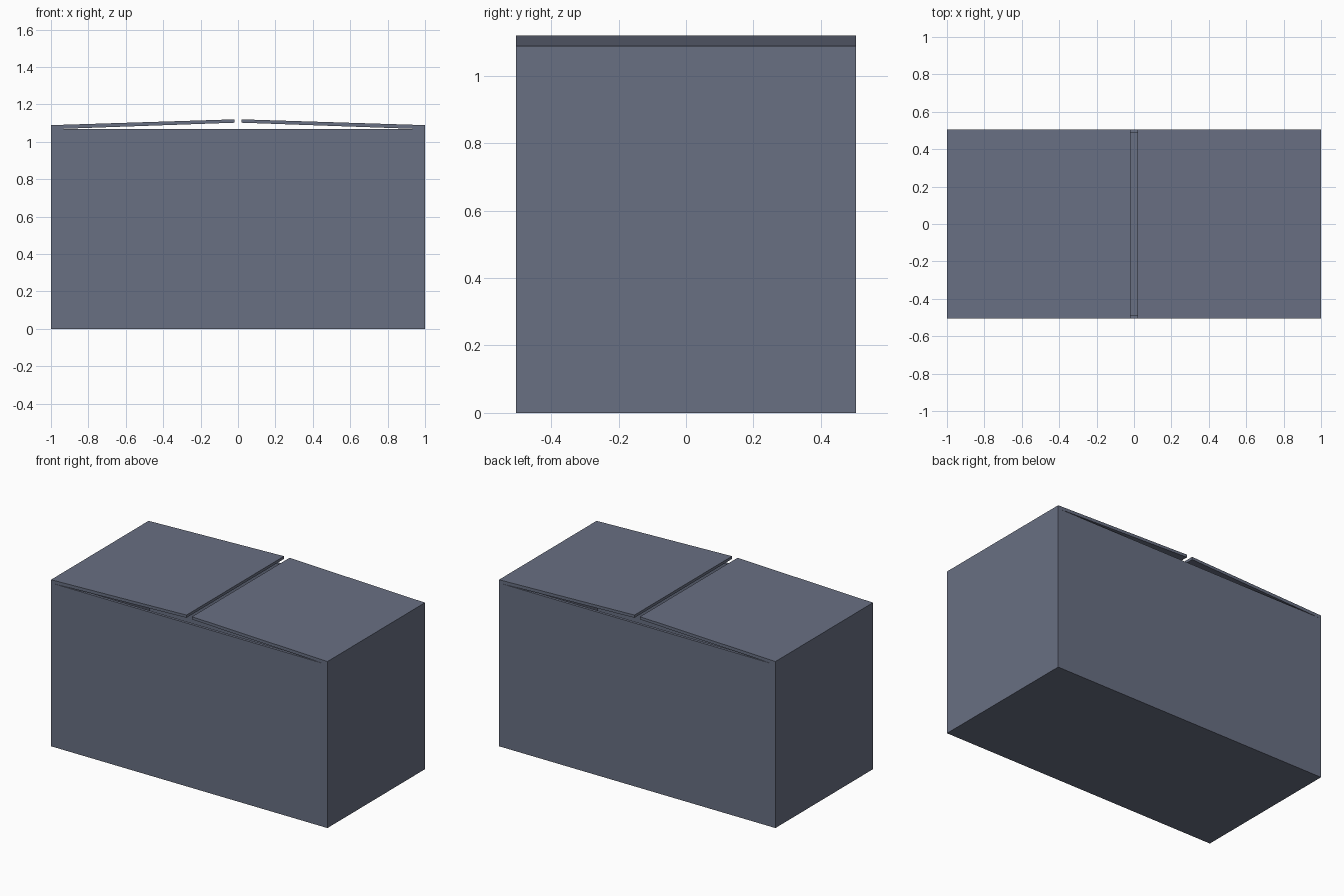
import bpy, bmesh
from mathutils import Vector

if "Cube" in bpy.data.objects:
    bpy.data.objects.remove(bpy.data.objects["Cube"])

HX, HY, T = 1.0, 0.504, 0.018      # half length, half depth, board thickness
RIM, HINGE, PEAK, GAP = 1.068, 1.089, 1.12, 0.02

# Slate blue-grey board
slate = bpy.data.materials.new("slate_board")
slate.diffuse_color = (0.14, 0.16, 0.225, 1)
slate.use_nodes = True
slate.node_tree.nodes["Principled BSDF"].inputs["Base Color"].default_value = slate.diffuse_color


def add_object(name, bm):
    bmesh.ops.recalc_face_normals(bm, faces=bm.faces)
    mesh = bpy.data.meshes.new(name)
    bm.to_mesh(mesh)
    bm.free()
    mesh.materials.append(slate)
    obj = bpy.data.objects.new(name, mesh)
    bpy.context.collection.objects.link(obj)
    return obj


# Open box: cube with its top inset to a rim and pushed down to the floor
bm = bmesh.new()
bmesh.ops.create_cube(bm, size=1)
for v in bm.verts:
    v.co = Vector((v.co.x * 2 * HX, v.co.y * 2 * HY, (v.co.z + 0.5) * RIM))
top = max(bm.faces, key=lambda f: f.calc_center_median().z)
bmesh.ops.inset_region(bm, faces=[top], thickness=T, use_even_offset=True)
inner = bmesh.ops.extrude_discrete_faces(bm, faces=[top])["faces"][0]
for v in inner.verts:
    v.co.z = T
add_object("box_body", bm)


# Lid flaps: slightly raised boards hinged on the end walls
def flap(name, side):
    profile = [(HX, RIM), (HX, HINGE), (GAP, PEAK), (GAP, PEAK - T), (HX - T, RIM)]
    bm = bmesh.new()
    face = bm.faces.new([bm.verts.new((side * x, -HY, z)) for x, z in profile])
    ext = bmesh.ops.extrude_face_region(bm, geom=[face])["geom"]
    bmesh.ops.translate(bm, vec=(0, 2 * HY, 0),
                        verts=[g for g in ext if isinstance(g, bmesh.types.BMVert)])
    add_object(name, bm)


flap("left_lid_flap", -1)
flap("right_lid_flap", 1)
